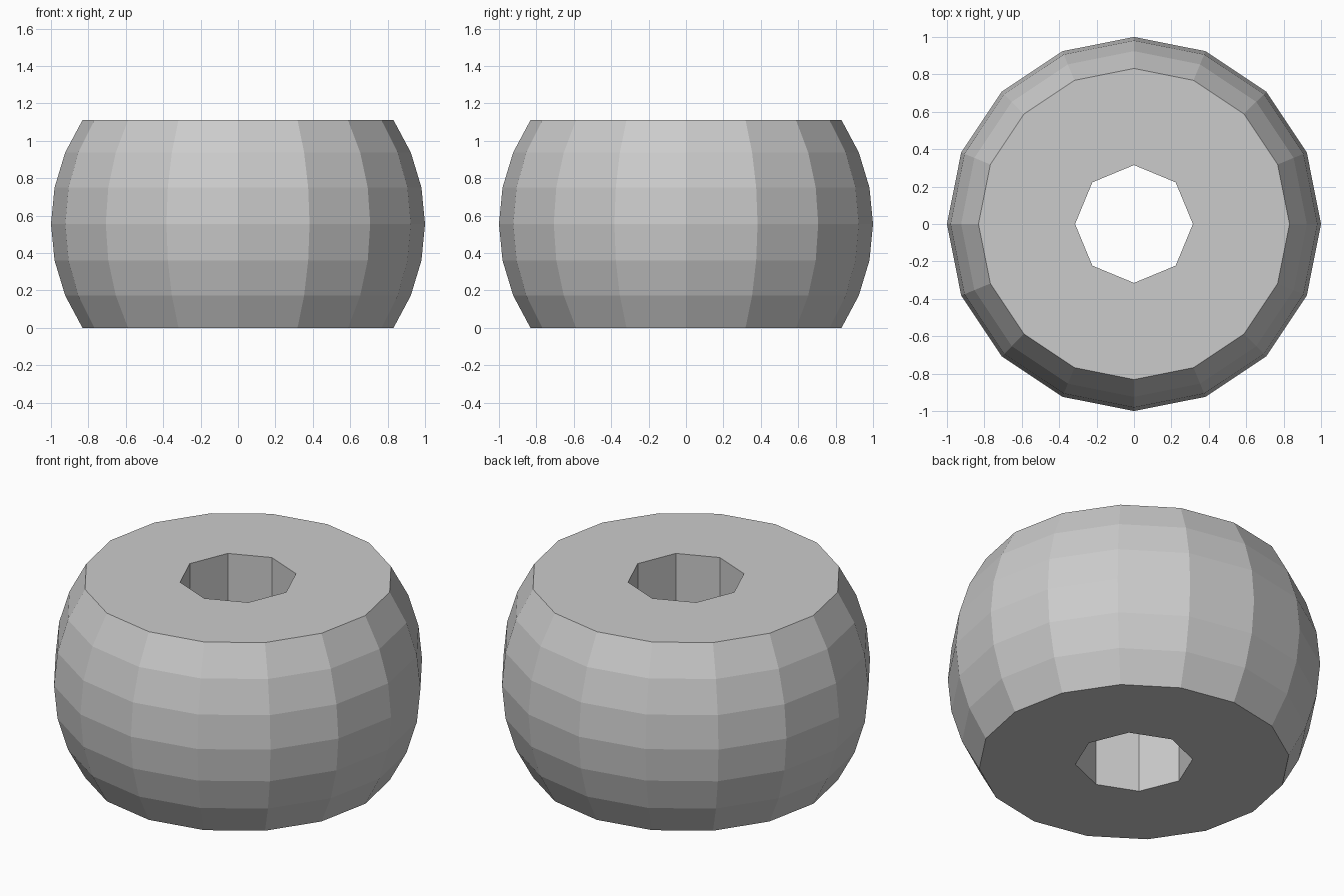
import bpy, bmesh
from math import sin, cos, pi

if "Cube" in bpy.data.objects:
    bpy.data.objects.remove(bpy.data.objects["Cube"])

SEG = 16
HOLE_R = 0.315
STEP = pi / 16
MID = sin(3 * STEP)          # half height of the truncated sphere

bm = bmesh.new()


def ring(radius, z, n):
    return [bm.verts.new((radius * cos(2 * pi * i / n), radius * sin(2 * pi * i / n), z))
            for i in range(n)]


def bridge(a, b):
    n = len(a)
    for i in range(n):
        j = (i + 1) % n
        bm.faces.new((a[i], a[j], b[j], b[i]))


# Outer wall: the seven middle rings of a sphere
outer = [ring(cos(k * STEP), MID + sin(k * STEP), SEG) for k in range(-3, 4)]
for a, b in zip(outer, outer[1:]):
    bridge(a, b)

# Octagonal through hole
bottom = ring(HOLE_R, 0, 8)
top = ring(HOLE_R, 2 * MID, 8)
bridge(top, bottom)

# Flat end faces between hole and rim
for inner, rim in ((bottom, outer[0]), (top, outer[-1])):
    for i in range(8):
        bm.faces.new((inner[i], rim[2 * i], rim[2 * i + 1],
                      rim[(2 * i + 2) % SEG], inner[(i + 1) % 8]))

bmesh.ops.recalc_face_normals(bm, faces=bm.faces)
mesh = bpy.data.meshes.new("bead")
bm.to_mesh(mesh)
bm.free()
bpy.context.collection.objects.link(bpy.data.objects.new("bead", mesh))
